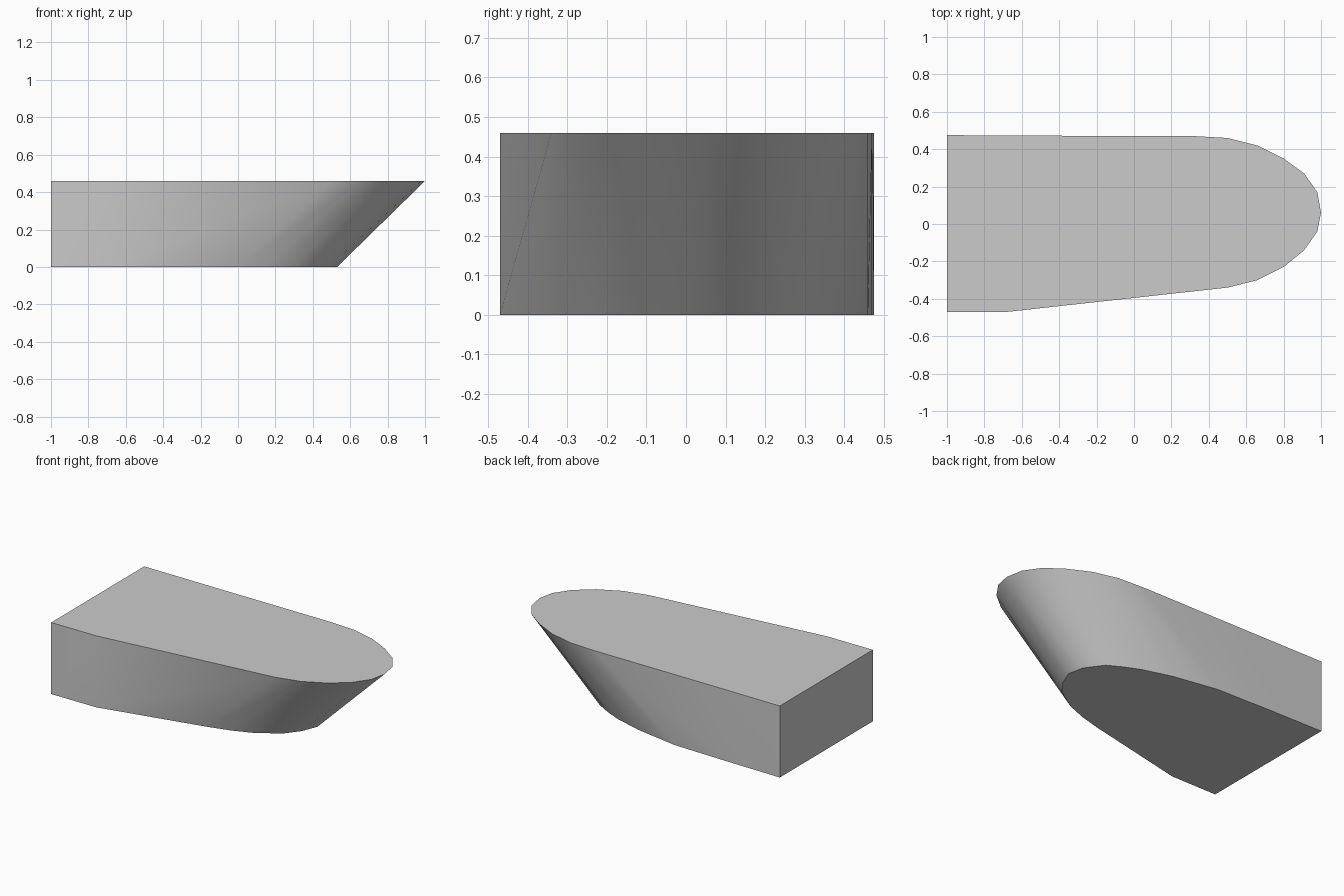
import bpy
import bmesh
import math

cube = bpy.data.objects.get("Cube")
if cube:
    bpy.data.objects.remove(cube, do_unlink=True)

HEIGHT = 0.46

# Each station pairs a deck point with a keel point: deck x, y, keel x, y
STATIONS = [
    (-1.0, -0.47, -1.0, -0.47),
    (-0.68, -0.47, -0.68, -0.47),
    (0.5, -0.34, 0.0, -0.32),
    (0.66, -0.3, 0.15, -0.28),
    (0.8, -0.23, 0.28, -0.23),
    (0.91, -0.14, 0.42, -0.14),
    (0.98, -0.04, 0.49, -0.05),
    (1.0, 0.06, 0.53, 0.05),
    (0.98, 0.17, 0.51, 0.15),
    (0.91, 0.27, 0.43, 0.26),
    (0.8, 0.35, 0.34, 0.31),
    (0.66, 0.42, 0.24, 0.355),
    (0.5, 0.46, 0.05, 0.41),
    (0.32, 0.47, -0.24, 0.46),
    (-0.45, 0.472, -0.64, 0.47),
    (-1.0, 0.475, -1.0, 0.475),
]

# Single grey finish
grey = bpy.data.materials.new("plain grey")
grey.use_nodes = True
colour = (0.6, 0.6, 0.6, 1.0)
grey.diffuse_color = colour
grey.node_tree.nodes["Principled BSDF"].inputs["Base Color"].default_value = colour

# Hull: loft from the keel outline up to the wider deck outline
bm = bmesh.new()
deck = [bm.verts.new((s[0], s[1], HEIGHT)) for s in STATIONS]
keel = [bm.verts.new((s[2], s[3], 0)) for s in STATIONS]
bm.faces.new(deck)
bm.faces.new(keel[::-1])

# Side skin: each diagonal runs from the forward deck point to the aft keel point
for i in range(len(STATIONS) - 1):
    j = i + 1
    if deck[j].co.x >= deck[i].co.x:
        bm.faces.new((keel[i], deck[j], deck[i]))
        bm.faces.new((keel[i], keel[j], deck[j]))
    else:
        bm.faces.new((keel[i], keel[j], deck[i]))
        bm.faces.new((keel[j], deck[j], deck[i]))

# Flat stern
bm.faces.new((keel[-1], keel[0], deck[0], deck[-1]))
bmesh.ops.recalc_face_normals(bm, faces=bm.faces)

mesh = bpy.data.meshes.new("hull_block")
bm.to_mesh(mesh)
bm.free()
mesh.materials.append(grey)
hull = bpy.data.objects.new("hull_block", mesh)
bpy.context.collection.objects.link(hull)

# Smooth sides with crisp deck, keel and stern edges
bpy.ops.object.select_all(action="DESELECT")
hull.select_set(True)
bpy.context.view_layer.objects.active = hull
bpy.ops.object.shade_smooth_by_angle(angle=math.radians(35))
